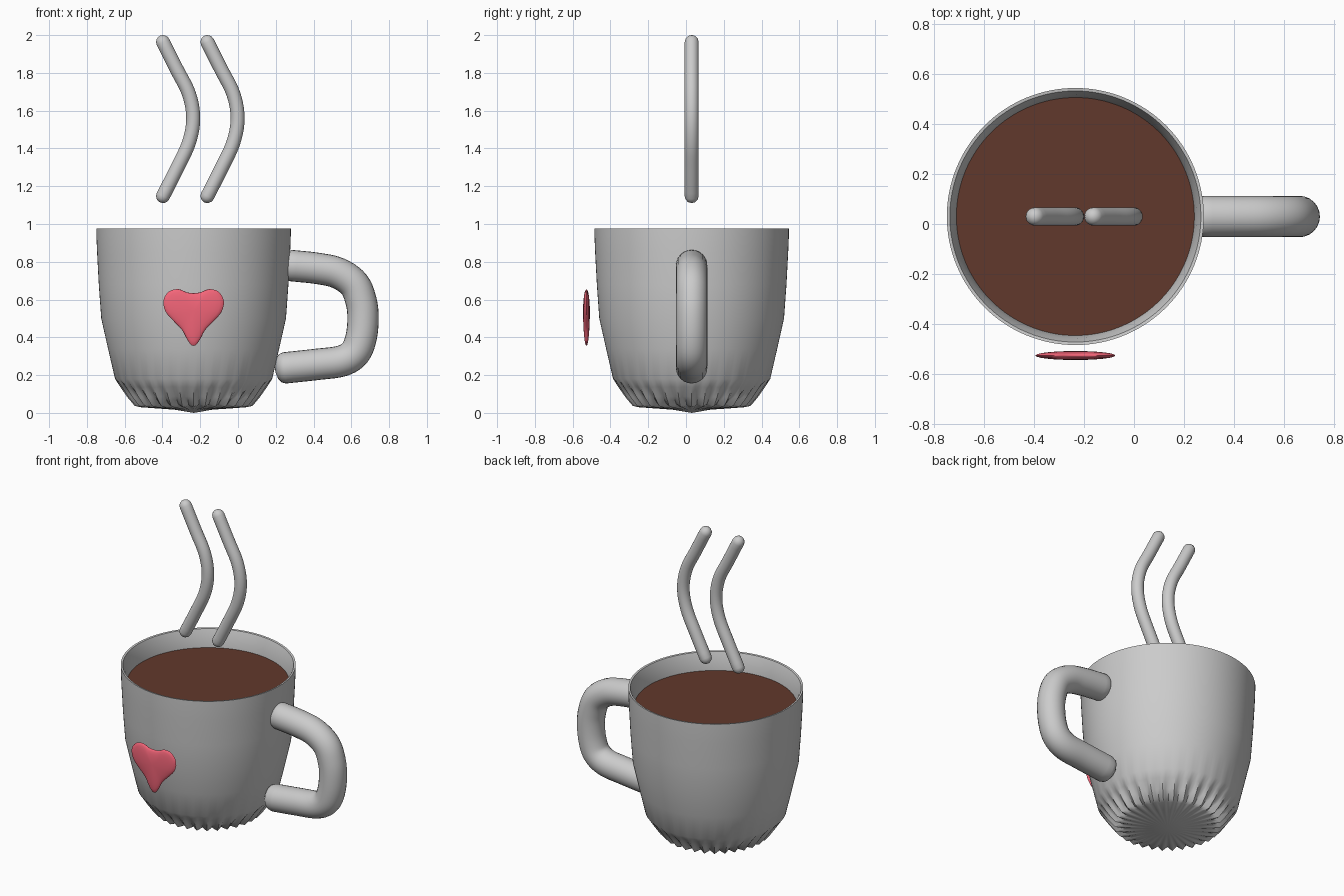
import bpy, bmesh, math
from mathutils import Vector

if "Cube" in bpy.data.objects:
    bpy.data.objects.remove(bpy.data.objects["Cube"])

CX, CY = -0.235, 0.03   # cup axis


def material(name, rgb):
    m = bpy.data.materials.new(name)
    m.diffuse_color = (*rgb, 1)
    m.use_nodes = True
    m.node_tree.nodes["Principled BSDF"].inputs["Base Color"].default_value = m.diffuse_color
    return m


def finish(name, bm, mat=None, angle=40):
    bmesh.ops.recalc_face_normals(bm, faces=bm.faces)
    me = bpy.data.meshes.new(name)
    bm.to_mesh(me)
    bm.free()
    ob = bpy.data.objects.new(name, me)
    bpy.context.collection.objects.link(ob)
    if mat:
        me.materials.append(mat)
    bpy.ops.object.select_all(action='DESELECT')
    ob.select_set(True)
    bpy.context.view_layer.objects.active = ob
    bpy.ops.object.shade_smooth_by_angle(angle=math.radians(angle))
    return ob


def skin(bm, rings, start=None, end=None):
    """Bridge closed rings of points; optional end points close with fans."""
    vr = [[bm.verts.new(p) for p in r] for r in rings]
    n = len(vr[0])
    for a, b in zip(vr, vr[1:]):
        for i in range(n):
            j = (i + 1) % n
            bm.faces.new((a[i], a[j], b[j], b[i]))
    for tip, ring in ((start, vr[0]), (end, vr[-1])):
        if tip is not None:
            v = bm.verts.new(tip)
            for i in range(n):
                bm.faces.new((v, ring[i], ring[(i + 1) % n]))


def smooth_path(pts, steps):
    """Catmull-Rom samples through the given points."""
    p = [Vector(q) for q in pts]
    p = [2 * p[0] - p[1]] + p + [2 * p[-1] - p[-2]]
    out = []
    for i in range(1, len(p) - 2):
        a, b, c, d = p[i - 1:i + 3]
        for k in range(steps):
            t = k / steps
            out.append(0.5 * (2 * b + (c - a) * t + (2 * a - 5 * b + 4 * c - d) * t * t
                              + (3 * b - a - 3 * c + d) * t ** 3))
    return out + [p[-2]]


def tube(name, pts, r, dome, sides=24):
    """Round tube along an x-z path with domed ends."""
    path = smooth_path(pts, 5)
    rows = []
    for i, c in enumerate(path):
        t = (path[min(i + 1, len(path) - 1)] - path[max(i - 1, 0)]).normalized()
        rows.append((c, t, r))
    (c0, t0, _), (c1, t1, _) = rows[0], rows[-1]
    arcs = [math.radians(a) for a in (25, 50, 72)]
    head = [(c0 - t0 * r * dome * math.sin(a), t0, r * math.cos(a)) for a in reversed(arcs)]
    tail = [(c1 + t1 * r * dome * math.sin(a), t1, r * math.cos(a)) for a in arcs]
    rings = []
    for c, t, rad in head + rows + tail:
        ring = []
        for k in range(sides):
            w = 2 * math.pi * k / sides
            u = rad * math.cos(w)
            ring.append((c.x - t.y * u, CY + rad * math.sin(w), c.y + t.x * u))
        rings.append(ring)
    s, e = c0 - t0 * r * dome, c1 + t1 * r * dome
    bm = bmesh.new()
    skin(bm, rings, (s.x, CY, s.y), (e.x, CY, e.y))
    return finish(name, bm, angle=60)


# Cup: lathe profile (radius, z, pleat depth), pleated towards the base
profile = [(0.10, 0.017, 0.0), (0.20, 0.024, 0.012), (0.28, 0.03, 0.024), (0.312, 0.037, 0.03),
           (0.35, 0.082, 0.022), (0.387, 0.135, 0.01), (0.416, 0.18, 0.0), (0.453, 0.34, 0),
           (0.489, 0.5, 0), (0.502, 0.68, 0), (0.511, 0.85, 0), (0.514, 0.92, 0),
           (0.515, 0.975, 0), (0.503, 0.973, 0), (0.488, 0.93, 0), (0.477, 0.865, 0),
           (0.455, 0.5, 0), (0.38, 0.18, 0)]
SEG, PLEATS = 128, 32
rings = []
for r, z, d in profile:
    ring = []
    for k in range(SEG):
        w = 2 * math.pi * k / SEG
        dip = d * (1 - math.cos(PLEATS * w)) / 2
        rr = r - dip
        ring.append((CX + rr * math.cos(w), CY + rr * math.sin(w), z + dip * 0.35))
    rings.append(ring)
bm = bmesh.new()
skin(bm, rings, (CX, CY, 0.0), (CX, CY, 0.12))
finish("cup", bm, angle=50)

# Drink surface
bm = bmesh.new()
bmesh.ops.create_circle(bm, cap_ends=True, segments=SEG, radius=0.477)
bmesh.ops.translate(bm, verts=bm.verts, vec=(CX, CY, 0.862))
finish("drink", bm, material("brown", (0.12, 0.04, 0.025)))

# Handle
tube("handle", [(0.28, 0.78), (0.42, 0.765), (0.53, 0.74), (0.615, 0.68), (0.652, 0.59),
                (0.662, 0.5), (0.652, 0.4), (0.62, 0.32), (0.55, 0.275), (0.42, 0.257),
                (0.245, 0.238)], 0.083, 0.6)

# Steam wisps
for side, dx in (("left", 0), ("right", 0.235)):
    tube("steam_" + side, [(x + dx, z) for x, z in
                           ((-0.397, 1.148), (-0.325, 1.29), (-0.26, 1.43), (-0.237, 1.56),
                            (-0.26, 1.69), (-0.325, 1.82), (-0.397, 1.963))], 0.037, 1.0)

# Heart badge: mirrored outline, inflated front and back
half = [(0, 0.634), (0.035, 0.638), (0.08, 0.655), (0.13, 0.643), (0.16, 0.595),
        (0.148, 0.535), (0.105, 0.485), (0.062, 0.44), (0.035, 0.39), (0.014, 0.361), (0, 0.355)]
half = smooth_path(half, 3)
outline = [(p.x, p.y) for p in half] + [(-p.x, p.y) for p in half[-2:0:-1]]
rings = []
for a in range(-75, 76, 15):
    w = math.radians(a)
    s = math.cos(w)
    rings.append([(CX + x * s, -0.527 + 0.018 * math.sin(w), 0.54 + (z - 0.54) * s)
                  for x, z in outline])
bm = bmesh.new()
skin(bm, rings, (CX, -0.545, 0.54), (CX, -0.509, 0.54))
finish("heart", bm, material("rose", (0.9, 0.13, 0.19)), angle=80)
